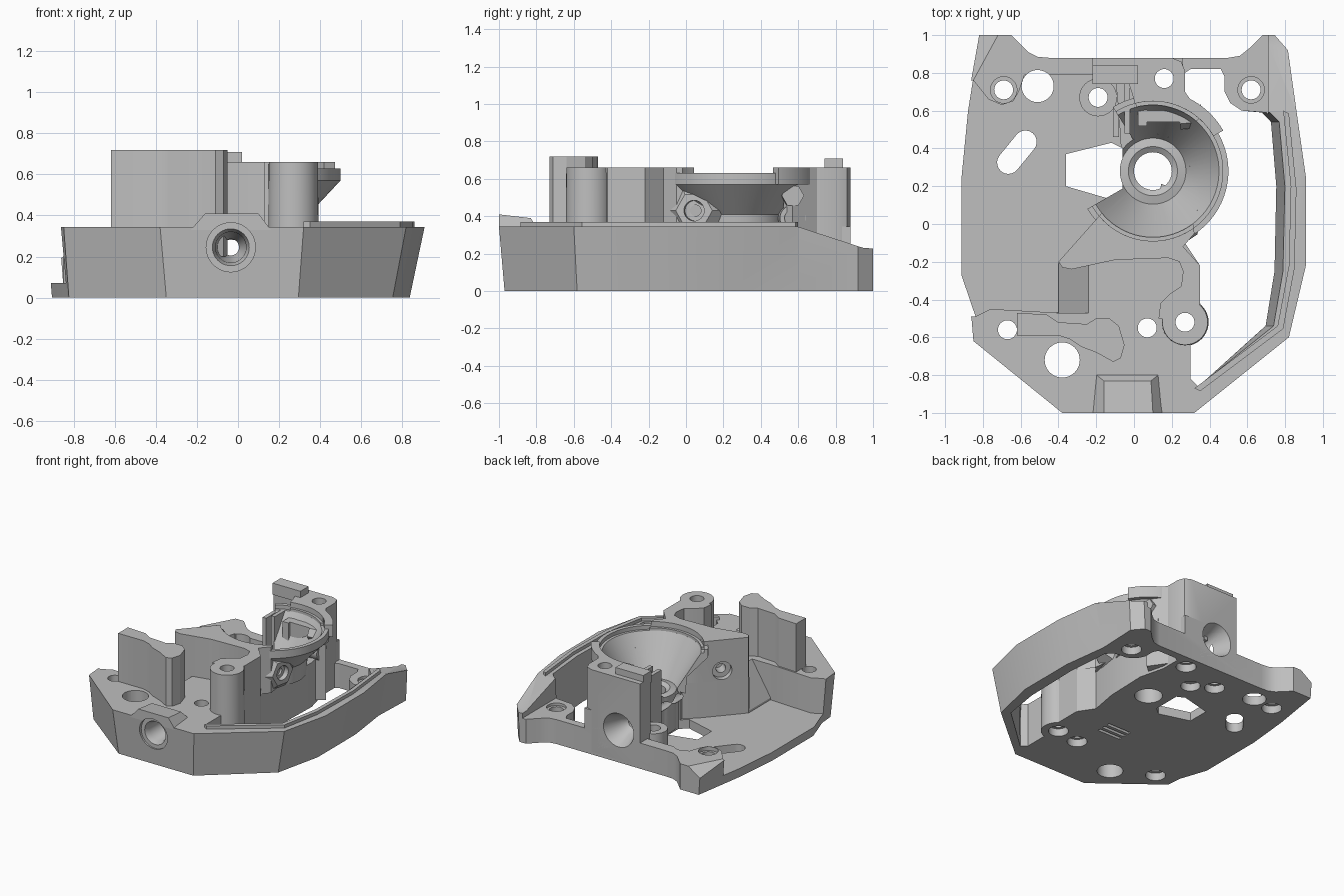
import bpy, bmesh
from math import sin, cos, radians, pi
from mathutils import Vector

old_cube = bpy.data.objects.get("Cube")
if old_cube:
    bpy.data.objects.remove(old_cube, do_unlink=True)

grey = bpy.data.materials.new("plain grey")
grey.use_nodes = True
grey.diffuse_color = (0.52, 0.52, 0.52, 1)
grey.node_tree.nodes["Principled BSDF"].inputs["Base Color"].default_value = (0.52, 0.52, 0.52, 1)

parts, cutters = [], []


def finish(name, bm, cutter):
    bmesh.ops.recalc_face_normals(bm, faces=bm.faces[:])
    mesh = bpy.data.meshes.new(name)
    bm.to_mesh(mesh)
    bm.free()
    obj = bpy.data.objects.new(name, mesh)
    bpy.context.collection.objects.link(obj)
    mesh.materials.append(grey)
    obj.hide_render = cutter
    (cutters if cutter else parts).append(obj)
    return obj


def loft(name, rings, cutter=False, closed=False):
    """Skin a solid through rings of equal point count."""
    bm = bmesh.new()
    loops = [[bm.verts.new(p) for p in ring] for ring in rings]
    pairs = list(zip(loops, loops[1:]))
    if closed:
        pairs.append((loops[-1], loops[0]))
    else:
        bm.faces.new(loops[0])
        bm.faces.new(loops[-1])
    for a, b in pairs:
        for i in range(len(a)):
            j = (i + 1) % len(a)
            bm.faces.new((a[i], a[j], b[j], b[i]))
    return finish(name, bm, cutter)


def prism(name, pts, z0, z1, cutter=False, bottom=lambda x, y: (x, y)):
    low = [(*bottom(x, y), z0) for x, y in pts]
    return loft(name, [low, [(x, y, z1) for x, y in pts]], cutter)


def box(name, x0, x1, y0, y1, z0, z1, cutter=False):
    return prism(name, [(x0, y0), (x1, y0), (x1, y1), (x0, y1)], z0, z1, cutter)


def rod(name, base, direction, steps, cutter=False, sides=40):
    """Round solid along a direction; steps are (distance, radius)."""
    turn = Vector(direction).to_track_quat("Z", "Y")
    ring = [2 * pi * i / sides for i in range(sides)]
    return loft(name, [[Vector(base) + turn @ Vector((r * cos(a), r * sin(a), d)) for a in ring]
                       for d, r in steps], cutter)


def hole(x, y, *steps):
    return rod("hole_cutter", (x, y, -1), (0, 0, 1), steps, True)


def sweep(name, profile, start, end, steps=48):
    """Partial lathe of a (radius, height) profile around the cup axis."""
    rings = []
    full = end - start == 360
    for i in range(steps if full else steps + 1):
        a = radians(start + (end - start) * i / steps)
        rings.append([(CX + r * cos(a), CY + r * sin(a), z) for r, z in profile])
    return loft(name, rings, closed=full)


def cut(obj, tools):
    bpy.context.view_layer.objects.active = obj
    for tool in tools:
        mod = obj.modifiers.new("cut", "BOOLEAN")
        mod.operation, mod.solver, mod.object = "DIFFERENCE", "EXACT", tool
        bpy.ops.object.modifier_apply(modifier=mod.name)


CX, CY, TOP, HIGH = 0.1, 0.28, 0.345, 0.66

# Main shell: outer outline leaning inwards at the bottom
outline = [(-.835, 1), (-.65, 1), (-.6, .95), (-.56, .91), (-.51, .885), (-.45, .88), (.5, .88),
           (.56, .89), (.61, .93), (.68, 1), (.75, 1), (.82, .92), (.86, .6), (.91, .25), (.91, -.22),
           (.82, -.6), (.32, -1), (-.38, -1), (-.85, -.62), (-.86, -.5), (-.935, -.28), (-.935, .25),
           (-.9, .6)]


def lean(x, y):
    if x > .7 and y > .8:
        sx = .98
    else:
        sx = .92 if x > .7 or y < -.9 else .97 if x < -.8 else 1
    return x * sx, y * .97 if y < 0 else y


shell = prism("shell", outline, 0, TOP, bottom=lean)

# Large recesses of the shell
left_recess = prism("left_recess_cutter", [
    (-1.2, -.49), (-.84, -.49), (-.76, -.45), (-.4, -.47), (-.4, -.2), (-.16, .07), (-.07, .15),
    (-.07, .42), (-.08, .58), (-.1, .79), (-.58, .79), (-.61, .7), (-.64, .65), (-.7, .63),
    (-.77, .66), (-.85, .76), (-1.2, .76)], .07, 1, True)
back_recess = box("back_recess_cutter", -1.2, -.21, .6, 1.2, .2, 1, True)
corner_slope = loft("corner_slope_cutter", [
    [(x, y, .2), (x - .2, y + .11, .02), (x - .2, y + .11, 1), (x, y, 1)]
    for x, y in ((-.9, .67), (-.66, 1.11))], True)
right_shelf = box("right_shelf_cutter", .26, .71, .57, 1.2, .19, 1, True)
pocket = loft("pocket_cutter", [[(-.41, y, .07), (-.24, y, TOP), (-.24, y, .5), (-.41, y, .5)]
                                for y in (-.47, -.21)], True)
wall_slope = loft("wall_slope_cutter", [
    [(x, y, z) for y, z in ((.55, .36), (.95, .23), (1.2, .22), (1.2, 1), (.55, 1))]
    for x in (.6, 1.2)], True)
opening = prism("side_opening_cutter", [
    (.3, -.82), (.3, -.64), (.37, -.58), (.38, -.47), (.35, -.42), (.35, -.22), (.27, -.1),
    (.31, .12), (.32, .45), (.27, .65), (.27, .8), (.3, .82), (.46, .82), (.48, .78), (.48, .7),
    (.51, .64), (.57, .6), (.72, .59), (.77, .54), (.8, .2), (.79, -.25), (.74, -.54), (.34, -.86)],
    -.01, TOP + .01, True, lambda x, y: (x * .94 if x > .6 else x, y))
window = prism("floor_window_cutter", [
    (-.36, .37), (-.12, .43), (-.06, .4), (-.06, .18), (-.12, .13), (-.36, .2)], -1, 1, True)
slot = prism("slot_cutter", [(-.62 + s * .045 + .06 * cos(a), .38 + s * .055 + .06 * sin(a))
             for s, first in ((1, -40), (-1, 140))
             for a in [radians(first + 18 * i) for i in range(11)]], -1, 1, True)
vents = [box("vent_cutter", -.14, .06, y, y + .025, -.1, .04, True) for y in (-.33, -.28, -.23)]

# Screw holes with nut recesses underneath, wide holes and bores
screw_holes = [hole(x, y, (0, .072), (1.06, .072), (1.06, .05), (3, .05)) for x, y in (
    (-.69, .71), (-.19, .67), (.16, .77), (.62, .71), (-.67, -.56), (.07, -.55), (.27, -.52))]
wide_holes = [hole(x, y, (0, r), (3, r)) for x, y, r in (
    (-.51, .73, .085), (-.38, -.72, .093), (CX, CY, .1))]
blind_hole = hole(-.04, .58, (0, .07), (1.06, .07))
sinks = [rod("sink_cutter", (x, .71, .17), (0, 0, 1), [(0, .07), (1, .07)], True) for x in (-.69, .62)]
front_bore = rod("front_bore_cutter", (-.035, -1.1, .245), (0, 1, 0), [
    (0, .12), (.13, .12), (.13, .09), (.17, .075), (.4, .065), (.45, .04), (2.2, .04)], True)
back_bore = rod("back_bore_cutter", (-.035, 1, .25), (0, -1, 0), [
    (0, .13), (.12, .13), (.26, .07), (.3, .04)], True)
cup_space = rod("cup_cutter", (CX, CY, 0), (0, 0, 1), [
    (.3, .17), (.6, .35), (.62, .35), (.62, .37), (1, .37)], True, 64)

cut(shell, [left_recess, back_recess, corner_slope, right_shelf, pocket, wall_slope, opening, window,
            slot, front_bore, back_bore, cup_space, blind_hole] + vents + screw_holes + wide_holes + sinks)

# Raised ridge along the right wall
inner = [(.32, -.87), (.76, -.54), (.82, -.22), (.83, .2), (.79, .6)]
prism("wall_ridge", inner + [(x + .03, y - .015) for x, y in reversed(inner)], .3, .37)

# Raised hood over the front bore
hood = loft("front_hood", [
    [(-.23, -1, .33), (.16, -1, .33), (.14, -.79, .33), (-.21, -.79, .33)],
    [(-.16, -1, .41), (.1, -1, .41), (.09, -.83, .39), (-.16, -.83, .39)]])
cut(hood, [front_bore])

# Tall wall on the front left
prism("front_left_wall", [
    (-.62, -.59), (-.4, -.59), (-.34, -.61), (-.28, -.65), (-.2, -.68), (-.11, -.73), (-.07, -.71),
    (-.05, -.64), (-.08, -.54), (-.13, -.5), (-.2, -.5), (-.25, -.53), (-.4, -.52), (-.46, -.48),
    (-.62, -.47)], .2, .72)

# Tall middle body with the post beside it
middle = prism("middle_body", [
    (-.4, -.2), (-.38, -.23), (-.33, -.24), (-.1, -.19), (.18, -.18), (.24, -.2), (.26, -.25),
    (.25, -.33), (.19, -.37), (.14, -.42), (.13, -.5), (.27, -.52), (.35, -.42), (.35, -.22),
    (.26, -.12), (.32, -.05), (.3, .1), (.1, .2), (-.07, .15), (-.16, .07)], .3, HIGH)
post = rod("right_post", (.27, -.52, 0), (0, 0, 1), [(0, .125), (HIGH, .12)])
cut(post, screw_holes[-1:])
diagonal_bore = rod("diagonal_bore_cutter", (-.36, .02, .42), (.75, -.66, 0), [
    (0, .07), (.16, .07), (.16, .035), (.25, .035)], True)
cut(middle, [cup_space, diagonal_bore] + screw_holes[-1:])

# Faceted side boss with a stepped bore
axis = (1, -.2, 0)
side_boss = rod("side_boss", (.12, .09, .43), axis, [(0, .2), (.17, .17), (.24, .1)], sides=6)
side_bore = rod("side_bore_cutter", (.12, .09, .43), axis, [
    (.16, .03), (.2, .03), (.2, .055), (.4, .055)], True)
cut(side_boss, [side_bore, cup_space])
nozzle = rod("side_nozzle", (.2, .56, .39), (1, .1, 0), [(0, .07), (.12, .07)])
cut(nozzle, [rod("nozzle_cutter", (.27, .567, .39), (1, .1, 0), [(0, .045), (.2, .045)], True)])
rod("side_knob", (.24, .56, .51), (1, .1, 0), [(0, .06), (.12, .06)], sides=6)

# Flared cup, its raised lip and the central bushing
sweep("cup", [(.17, .3), (.35, .6), (.37, .6), (.37, .63), (.4, .63), (.4, .57), (.25, .41),
              (.24, .28)], -150, 122)
sweep("cup_lip", [(.37, .57), (.43, .57), (.43, HIGH), (.37, HIGH)], 30, 105)
bushing = sweep("bushing", [(.1, .02), (.175, .02), (.175, .31), (.13, .32), (.1, .3)], 0, 360)
cut(bushing, [front_bore])

# Back tower with its rear bore and top bar
tower = prism("back_tower", [
    (-.22, .75), (-.22, .88), (.2, .88), (.25, .86), (.27, .81), (.27, .7), (.36, .57), (.3, .52),
    (.02, .6), (-.03, .75)], .02, HIGH)
cut(tower, [cup_space, back_bore, front_bore, screw_holes[2]])
box("tower_bar", -.22, .02, .74, .84, .62, .71)
box("tower_fin", -.05, -.02, .48, .76, .3, .6)
box("cup_column", -.11, -.08, .46, .62, .06, .58)
box("cup_clip", .02, .07, .52, .64, .36, .56)
box("cup_clip_arm", .07, .24, .54, .6, .44, .56)

# Low screw boss beside the tower
low_boss = rod("low_boss", (-.19, .67, .01), (0, 0, 1), [(0, .1), (.22, .1)])
cut(low_boss, [screw_holes[1]])

# Tidy helpers and shade
for tool in cutters:
    bpy.data.objects.remove(tool, do_unlink=True)
bpy.ops.object.select_all(action="DESELECT")
for obj in parts:
    obj.select_set(True)
bpy.context.view_layer.objects.active = shell
bpy.ops.object.shade_smooth_by_angle(angle=radians(30))
